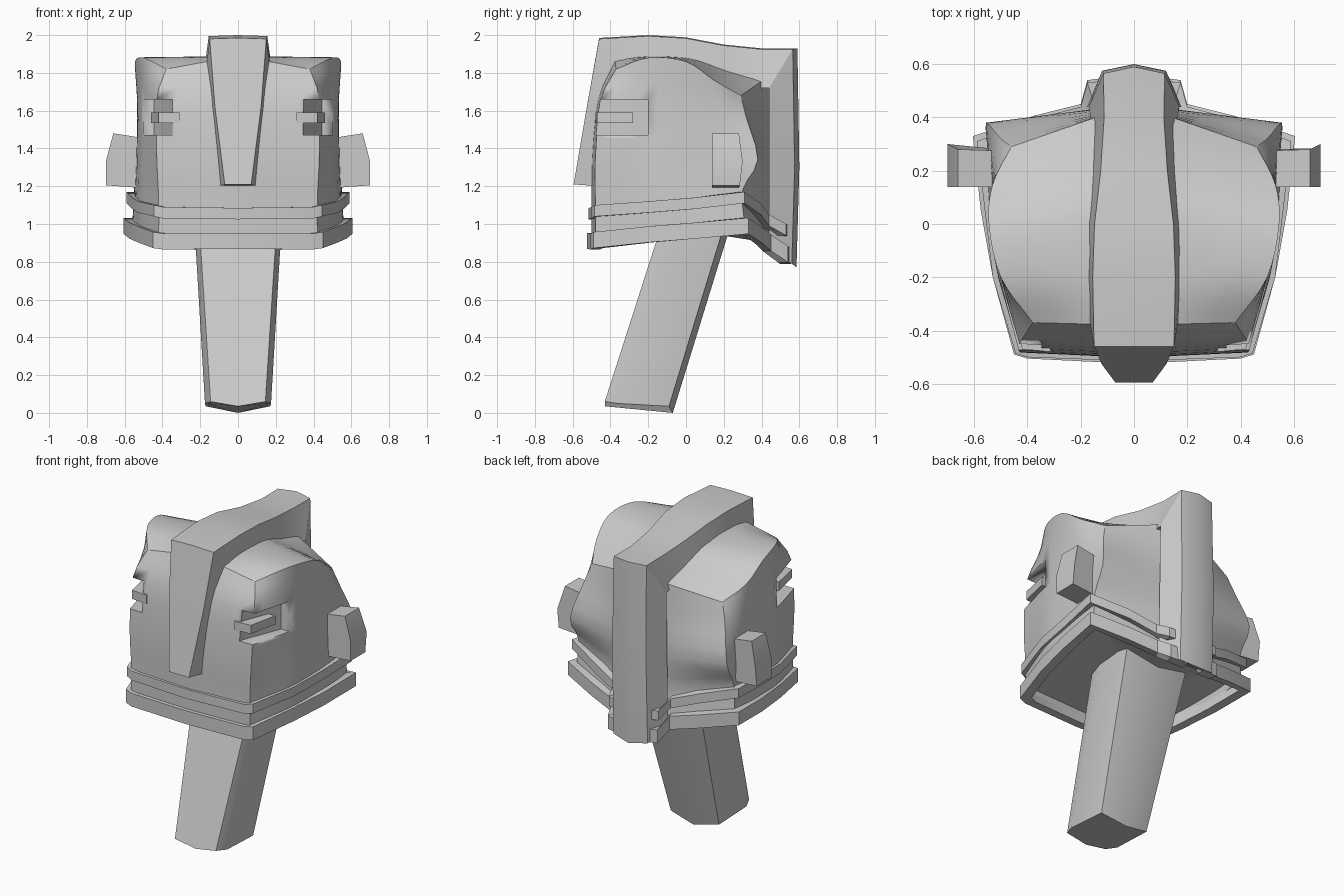
import bpy, bmesh, math
from mathutils import Vector as V

if "Cube" in bpy.data.objects:
    bpy.data.objects.remove(bpy.data.objects["Cube"])


def grid(bm, rows, closed=False, caps=False):
    vs = [[bm.verts.new(p) for p in r] for r in rows]
    n = len(vs[0])
    for a, b in zip(vs, vs[1:]):
        for i in range(n if closed else n - 1):
            j = (i + 1) % n
            bm.faces.new((a[i], a[j], b[j], b[i]))
    if caps:
        bm.faces.new(vs[0])
        bm.faces.new(vs[-1])


def finish(name, bm, mirror=False):
    if mirror:
        dup = bmesh.ops.duplicate(bm, geom=bm.verts[:] + bm.edges[:] + bm.faces[:])["geom"]
        for v in dup:
            if isinstance(v, bmesh.types.BMVert):
                v.co.x *= -1
    bmesh.ops.remove_doubles(bm, verts=bm.verts[:], dist=0.0005)
    bmesh.ops.recalc_face_normals(bm, faces=bm.faces[:])
    for f in bm.faces:
        f.smooth = True
    me = bpy.data.meshes.new(name)
    bm.to_mesh(me)
    bm.free()
    me.set_sharp_from_angle(angle=math.radians(28))
    ob = bpy.data.objects.new(name, me)
    bpy.context.collection.objects.link(ob)
    return ob


def loft(name, sections, mirror=False, closed=True, caps=True):
    bm = bmesh.new()
    grid(bm, sections, closed, caps)
    return finish(name, bm, mirror)


def spline(pts, n):
    """Catmull-Rom through pts with n steps per span."""
    p = [V(q) for q in pts]
    p = [2 * p[0] - p[1]] + p + [2 * p[-1] - p[-2]]
    out = []
    for i in range(1, len(p) - 2):
        a, b, c, d = p[i - 1:i + 3]
        for k in range(n):
            t = k / n
            out.append(0.5 * (2 * b + (c - a) * t + (2 * a - 5 * b + 4 * c - d) * t * t
                              + (3 * b - a - 3 * c + d) * t ** 3))
    return out + [p[-2]]


# Helmet shell: each level has front centre, five side points, back centre
levels = [
    [(0, -.50, .90), (.42, -.48, .90), (.51, -.2, .94), (.54, 0, .96), (.56, .17, .98), (.56, .31, 1.0), (0, .47, .86)],
    [(0, -.50, 1.12), (.42, -.48, 1.13), (.51, -.2, 1.16), (.535, 0, 1.17), (.545, .15, 1.18), (.55, .30, 1.18), (0, .45, 1.05)],
    [(0, -.50, 1.35), (.43, -.48, 1.35), (.505, -.2, 1.36), (.53, 0, 1.36), (.54, .2, 1.36), (.555, .38, 1.34), (0, .45, 1.3)],
    [(0, -.47, 1.66), (.43, -.45, 1.66), (.50, -.2, 1.66), (.53, 0, 1.65), (.53, .17, 1.61), (.50, .32, 1.56), (0, .45, 1.55)],
    [(0, -.38, 1.89), (.38, -.37, 1.82), (.50, -.2, 1.88), (.545, 0, 1.86), (.53, .15, 1.76), (.46, .29, 1.68), (0, .45, 1.79)],
]
tracks = [spline(col, 3) for col in zip(*levels)]
T = [0, 1 / 4, 2 / 4, 3 / 4, 1]
rows, sides = [], []
for lv in zip(*tracks):
    side = spline(lv[1:6], 4)
    front = [lv[0].lerp(side[0], t) for t in T]
    back = [side[-1].lerp(lv[6], t) for t in T]
    rows.append(front[:-1] + side + back[1:])
    sides.append(side)
bm = bmesh.new()
# underside rim and shallow recess
base = rows[0]
rim = [V((p.x * .95, p.y * .95, p.z)) for p in base]
roof = [V((p.x * .93, p.y * .93, p.z + .04)) for p in base]
grid(bm, [roof, rim] + rows)
roof_verts = [bm.verts.new(p) for p in roof]
hub = bm.verts.new((0, 0, .97))
for a, b in zip(roof_verts, roof_verts[1:]):
    bm.faces.new((a, b, hub))
# crown between the two side edges
edge, n = sides[-1], len(sides[-1]) - 1
mid_z = spline([(0, 0, 1.89), (0, 0, 1.89), (0, 0, 1.88), (0, 0, 1.83), (0, 0, 1.79)], 4)
f0, b0 = levels[-1][0], levels[-1][6]
crown = []
for i, e in enumerate(edge):
    s = i / n
    y = e.y + (1 - s) ** 3 * (f0[1] - edge[0].y) + s ** 2 * (b0[1] - edge[-1].y)
    centre = V((0, y, mid_z[i].z))
    crown.append([centre.lerp(e, t) for t in T])
grid(bm, crown)
shell = finish("helmet_shell", bm, True)

# Eye slots cut out of the front corners, with a bar inside each
slot = [(.32, -.65), (.35, -.44), (.445, -.2), (.75, -.2), (.75, -.65)]
for sx, side in ((1, "right"), (-1, "left")):
    cutter = loft(side + "_slot_cutter", [[(sx * x, y, z) for x, y in slot] for z in (1.47, 1.66)])
    cutter.hide_render = True
    cutter.display_type = 'WIRE'
    m = shell.modifiers.new(side + "_slot", 'BOOLEAN')
    m.operation, m.solver, m.object = 'DIFFERENCE', 'EXACT', cutter
bar = [(.31, -.48), (.42, -.47), (.46, -.28), (.39, -.28)]
loft("eye_bars", [[(x, y, z) for x, y in bar] for z in (1.535, 1.59)], mirror=True)

# Ear blocks
ear = [(.50, 1.455, .275), (.66, 1.48, .28), (.70, 1.33, .30), (.70, 1.205, .285), (.50, 1.19, .28)]
loft("ear_blocks", [[(x, .138, z) for x, z, y in ear], [(x, y, z) for x, z, y in ear]], mirror=True)

# Crest: outer y, z, half width, then inner y, z, half width
crest = [
    (-.595, 1.21, .07, -.46, 1.20, .10), (-.525, 1.62, .122, -.42, 1.62, .145),
    (-.46, 1.98, .15, -.33, 1.80, .172), (-.2, 1.995, .155, -.2, 1.82, .178),
    (0, 1.983, .148, 0, 1.80, .182), (.2, 1.945, .125, .2, 1.75, .165),
    (.4, 1.925, .112, .36, 1.72, .155), (.565, 1.925, .115, .44, 1.72, .17),
    (.575, 1.3, .12, .44, 1.3, .175), (.56, .79, .12, .44, .86, .18)]
loft("crest", [[(-wi, iy, iz), (-wo, oy, oz),
                (0, oy + (.025 if oy > .5 else 0), oz + (.005 if oz > 1.9 else -.02 if oz < 1 else 0)),
                (wo, oy, oz), (wi, iy, iz)] for oy, oz, wo, iy, iz, wi in crest])


# Two flanges round the lower rim, lowest at the back where they meet the crest
def flange(name, path, h):
    k = .9
    loft(name, [[(x, y, z - h / 2), (x, y, z + h / 2), (x * k, y * k, z + h / 2), (x * k, y * k, z - h / 2)]
                for x, y, z in path], mirror=True, caps=False)


flange("lower_flange", [(0, -.525, .91), (.40, -.505, .908), (.45, -.49, .915), (.53, -.2, .945), (.575, .05, .965),
                        (.605, .33, .99), (.38, .405, .94), (.2, .45, .90), (.175, .54, .84), (.06, .555, .83)], .085)
flange("upper_flange", [(0, -.515, 1.055), (.40, -.50, 1.06), (.445, -.485, 1.07), (.53, -.2, 1.09), (.56, .05, 1.11),
                        (.59, .31, 1.14), (.37, .395, 1.08), (.2, .44, 1.02), (.175, .53, .97), (.06, .545, .96)], .06)

# Slanted neck post
half_lo = [(.145, -.43, .06), (.175, -.36, .05), (.17, -.09, .035)]
half_hi = [(.215, -.08, 1.15), (.24, .02, 1.15), (.23, .25, 1.15)]
neck = []
for h, f, b in ((half_lo, (0, -.43, .035), (0, -.07, 0)), (half_hi, (0, -.08, 1.15), (0, .285, 1.15))):
    neck.append([f] + h + [b] + [(-x, y, z) for x, y, z in reversed(h)])
loft("neck_post", neck)
